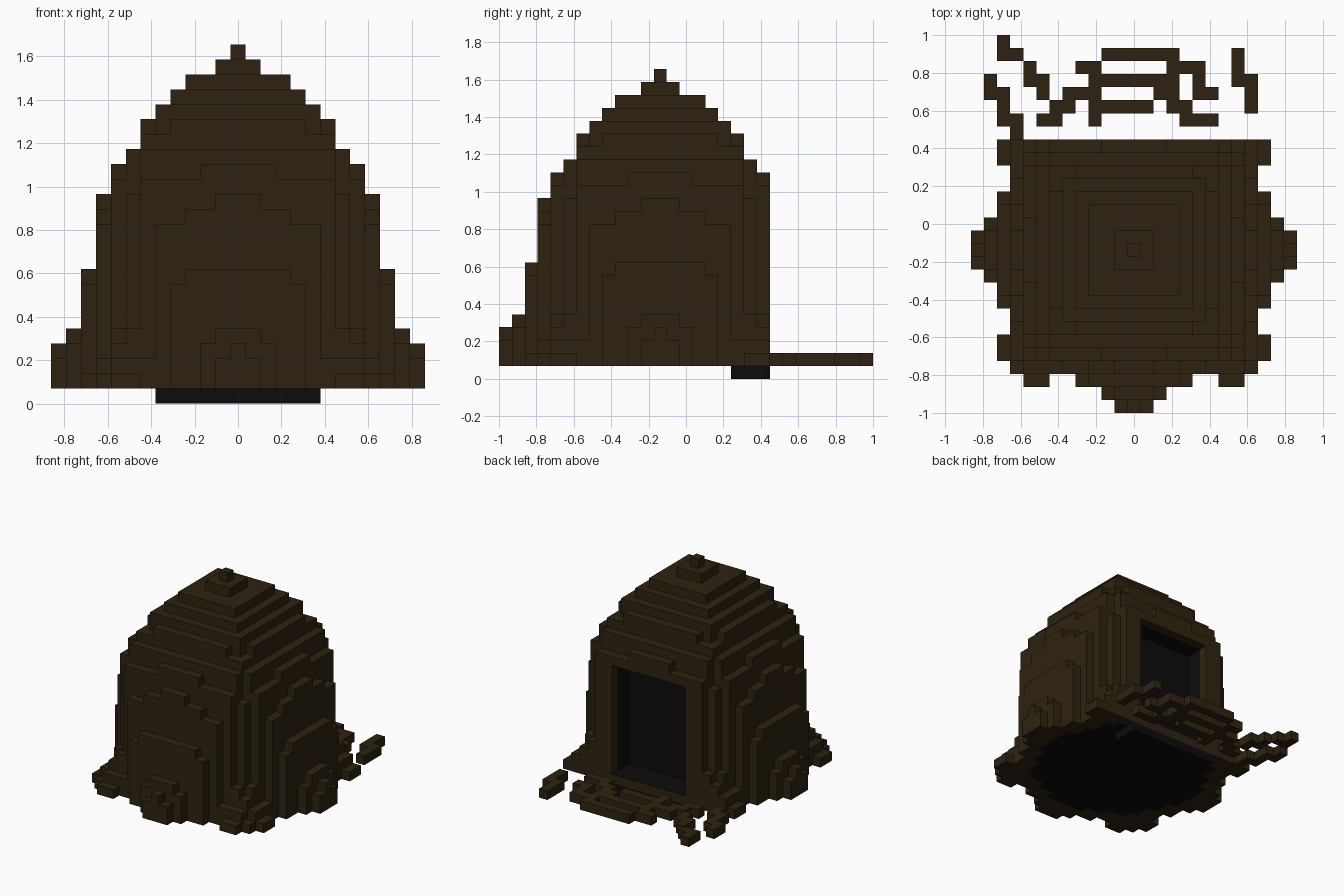
import bpy, bmesh

if "Cube" in bpy.data.objects:
    bpy.data.objects.remove(bpy.data.objects["Cube"])

U = 2 / 29          # block size
CY = 12             # row of the dome's centre


def material(name, rgb):
    m = bpy.data.materials.new(name)
    m.diffuse_color = (*rgb, 1)
    m.use_nodes = True
    m.node_tree.nodes["Principled BSDF"].inputs["Base Color"].default_value = m.diffuse_color
    return m


BROWN = material("dark_brown", (0.027, 0.0165, 0.005))
BLACK = material("near_black", (0.0036, 0.0036, 0.004))

SIDES = {
    (1, 0, 0): [(1, 0, 0), (1, 1, 0), (1, 1, 1), (1, 0, 1)],
    (-1, 0, 0): [(0, 0, 0), (0, 0, 1), (0, 1, 1), (0, 1, 0)],
    (0, 1, 0): [(0, 1, 0), (0, 1, 1), (1, 1, 1), (1, 1, 0)],
    (0, -1, 0): [(0, 0, 0), (1, 0, 0), (1, 0, 1), (0, 0, 1)],
    (0, 0, 1): [(0, 0, 1), (1, 0, 1), (1, 1, 1), (0, 1, 1)],
    (0, 0, -1): [(0, 0, 0), (0, 1, 0), (1, 1, 0), (1, 0, 0)],
}


def blocks(name, cells, mats, rule=lambda cell, side: 0):
    """Skin a set of grid cells with outward faces."""
    bm = bmesh.new()
    verts = {}

    def vert(p):
        if p not in verts:
            verts[p] = bm.verts.new(((p[0] - 0.5) * U, p[1] * U - 1, p[2] * U))
        return verts[p]

    for c in sorted(cells):
        for side, corners in SIDES.items():
            if tuple(a + b for a, b in zip(c, side)) in cells:
                continue
            f = bm.faces.new([vert(tuple(a + b for a, b in zip(c, k))) for k in corners])
            f.material_index = rule(c, side)
    me = bpy.data.meshes.new(name)
    bm.to_mesh(me)
    bm.free()
    for m in mats:
        me.materials.append(m)
    ob = bpy.data.objects.new(name, me)
    bpy.context.collection.objects.link(ob)
    return ob


# Dome: for each ring, (half width, top layer) of its steps
RINGS = {
    12: [(0, 3), (1, 2)],
    11: [(1, 4), (2, 3)],
    10: [(3, 8), (4, 7)],
    9: [(1, 13), (3, 12), (5, 11)],
    8: [(2, 15), (6, 14)],
    7: [(6, 16), (7, 13)],
    6: [(4, 18), (6, 17)],
    5: [(5, 19)], 4: [(4, 20)], 3: [(3, 21)], 2: [(2, 21)],
    1: [(1, 22)], 0: [(0, 23)],
}
# Low flared toes on the diagonals
TOES = {(8, 7): 4, (8, 8): 3, (9, 6): 2, (9, 7): 2, (9, 8): 2, (9, 9): 1,
        (10, 7): 1, (10, 8): 1}


def top_layer(x, o):
    a, b = max(abs(x), abs(o)), min(abs(x), abs(o))
    for half, top in RINGS[a]:
        if b <= half:
            return top
    return TOES.get((a, b), 0)


def in_doorway(x, y, z):
    return abs(x) <= 4 and 18 <= y <= 20 and 2 <= z <= 13


dome = {(x, y, z)
        for x in range(-12, 13) for y in range(0, 21)
        for z in range(1, top_layer(x, y - CY) + 1)
        if not in_doorway(x, y, z)}


def dome_colour(c, side):
    x, y, z = c
    if side == (0, 0, -1) and z == 1:                    # round underside
        return int(x * x + (y - CY) ** 2 <= 86)
    if in_doorway(x + side[0], y + side[1], z + side[2]):   # doorway lining
        return int(y < 20 or z == 1)
    return 0


blocks("dome", dome, [BROWN, BLACK], dome_colour)

# Black footing below the doorway
blocks("doorway_footing", {(x, y, 0) for x in range(-5, 6) for y in range(18, 21)}, [BLACK])

# Loose twigs on the ground behind: row -> x spans
TWIGS = {
    21: [(-9, -9)],
    22: [(-10, -9), (-7, -6), (-3, -3), (4, 6)],
    23: [(-10, -10), (-6, -5), (-3, 1), (3, 4), (9, 9)],
    24: [(-11, -10), (-7, -7), (-5, -3), (2, 3), (5, 6), (9, 9)],
    25: [(-11, -11), (-8, -7), (-3, 3), (5, 5), (8, 9)],
    26: [(-8, -8), (-4, -3), (3, 5), (8, 8)],
    27: [(-10, -9), (-2, 3), (8, 8)],
    28: [(-10, -10)],
}
blocks("ground_twigs", {(x, y, 1) for y, spans in TWIGS.items()
                        for a, b in spans for x in range(a, b + 1)}, [BROWN])
